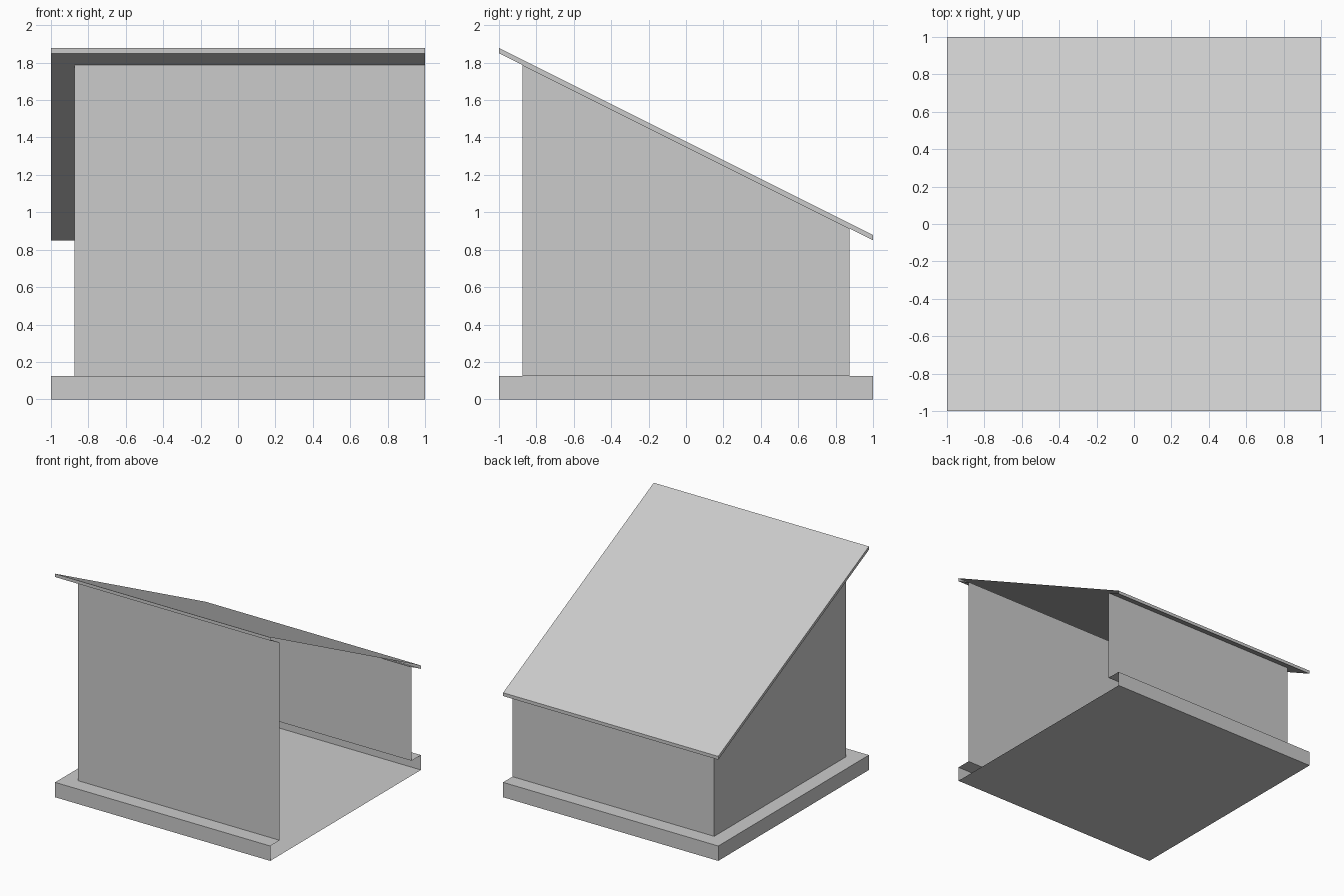
import bpy

if "Cube" in bpy.data.objects:
    bpy.data.objects.remove(bpy.data.objects["Cube"])

OUT, IN = 1.0, 0.875      # outer edge of base/roof, wall line
PLINTH = 0.125            # top of the base


def eave_low(y):
    return 1.35 - 0.5 * y


def eave_high(y):
    return 1.378 - 0.5 * y


def u_loop(inset, height):
    """U-shaped path open on the right: front, left and back sides."""
    path = [(OUT, -inset), (-inset, -inset), (-inset, inset), (OUT, inset)]
    return [(x, y, height(y) if callable(height) else height) for x, y in path]


def shell(name, levels, cap=None):
    """Bridge successive U loops with quads; optionally cap one loop."""
    verts = [p for inset, height in levels for p in u_loop(inset, height)]
    faces = []
    for k in range(len(levels) - 1):
        a, b = 4 * k, 4 * k + 4
        faces += [(a + i + 1, a + i, b + i, b + i + 1) for i in range(3)]
    if cap == "bottom":
        faces.append((0, 1, 2, 3))
    elif cap == "top":
        t = len(verts) - 4
        faces.append((t + 3, t + 2, t + 1, t))
    mesh = bpy.data.meshes.new(name)
    mesh.from_pydata(verts, [], faces)
    mesh.update()
    obj = bpy.data.objects.new(name, mesh)
    bpy.context.collection.objects.link(obj)
    return obj


# Hollow base: floor, outer sides and the ledge in to the walls
shell("base", [(OUT, 0.0), (OUT, PLINTH), (IN, PLINTH)], cap="bottom")

# Front, left and back walls, with sloping tops
shell("walls", [(IN, PLINTH), (IN, eave_low)])

# Lean-to roof: overhang underside, thin edge and top sheet
shell("roof", [(IN, eave_low), (OUT, eave_low), (OUT, eave_high)], cap="top")
